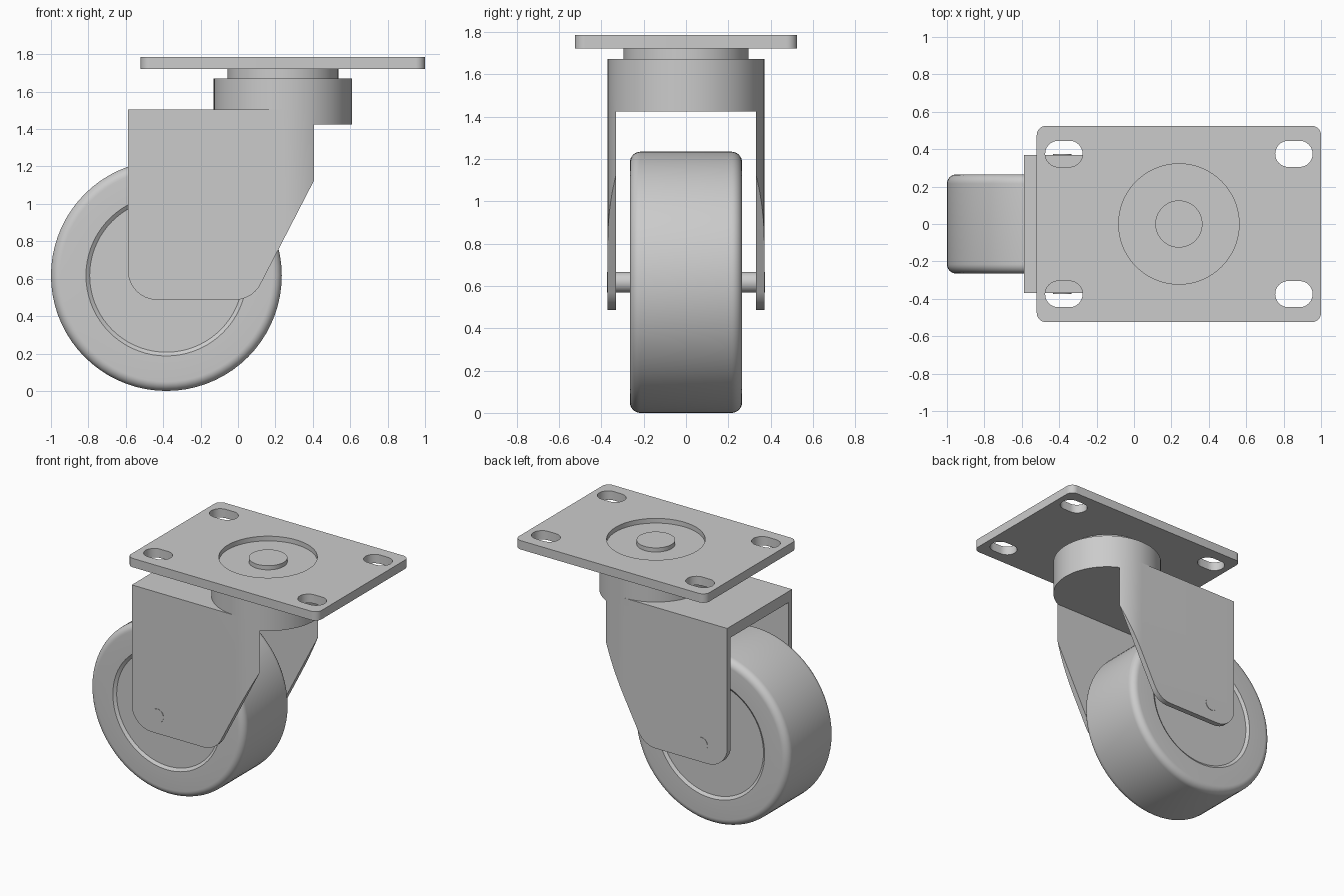
import bpy
import bmesh
import math
from mathutils import Vector

cube = bpy.data.objects.get("Cube")
if cube:
    bpy.data.objects.remove(cube, do_unlink=True)

steel = bpy.data.materials.new("plain grey")
steel.use_nodes = True
GREY = (0.6, 0.6, 0.6, 1.0)
steel.diffuse_color = GREY
steel.node_tree.nodes["Principled BSDF"].inputs["Base Color"].default_value = GREY

SWIVEL_X = 0.24
WHEEL_X, WHEEL_R = -0.383, 0.617
FORK_Y, CHANNEL_Y = 0.37, 0.33


def finish(name, bm):
    bmesh.ops.remove_doubles(bm, verts=bm.verts, dist=0.00005)
    bmesh.ops.recalc_face_normals(bm, faces=bm.faces)
    mesh = bpy.data.meshes.new(name)
    bm.to_mesh(mesh)
    bm.free()
    mesh.materials.append(steel)
    obj = bpy.data.objects.new(name, mesh)
    bpy.context.collection.objects.link(obj)
    return obj


def prism(name, points, low, high, axis="z"):
    """Extrude a 2D outline along z, or an x-z outline along y."""
    bm = bmesh.new()
    place = (lambda a, b: (a, b, low)) if axis == "z" else (lambda a, b: (a, low, b))
    face = bm.faces.new([bm.verts.new(place(a, b)) for a, b in points])
    moved = bmesh.ops.extrude_face_region(bm, geom=[face])["geom"]
    shift = Vector((0, 0, high - low)) if axis == "z" else Vector((0, high - low, 0))
    bmesh.ops.translate(bm, vec=shift, verts=[g for g in moved if isinstance(g, bmesh.types.BMVert)])
    return finish(name, bm)


def rounded(corners, steps=10):
    """Outline from (x, y, radius) corners."""
    out = []
    for i, (x, y, r) in enumerate(corners):
        p = Vector((x, y))
        if r == 0:
            out.append(p)
            continue
        u = (Vector(corners[i - 1][:2]) - p).normalized()
        v = (Vector(corners[(i + 1) % len(corners)][:2]) - p).normalized()
        half = u.angle(v) / 2
        centre = p + (u + v).normalized() * (r / math.sin(half))
        reach = r / math.tan(half)
        start, end = p + u * reach - centre, p + v * reach - centre
        for k in range(steps + 1):
            out.append(centre + start.lerp(end, k / steps).normalized() * r)
    return out


def arc(cx, cy, r, start, end, steps):
    angles = [math.radians(start + (end - start) * k / steps) for k in range(steps + 1)]
    return [(cx + r * math.cos(a), cy + r * math.sin(a)) for a in angles]


def disc(name, r, low, high, x=SWIVEL_X):
    return prism(name, arc(x, 0, r, 0, 360, 72)[:-1], low, high)


def box_outline(x0, x1, y):
    return [(x0, -y), (x1, -y), (x1, y), (x0, y)]


def boolean(obj, cutter, operation="DIFFERENCE"):
    mod = obj.modifiers.new("cut", "BOOLEAN")
    mod.operation, mod.solver, mod.object = operation, "EXACT", cutter
    bpy.context.view_layer.objects.active = obj
    bpy.ops.object.modifier_apply(modifier=mod.name)
    bpy.data.objects.remove(cutter, do_unlink=True)


def smooth(obj):
    bpy.ops.object.select_all(action="DESELECT")
    obj.select_set(True)
    bpy.context.view_layer.objects.active = obj
    bpy.ops.object.shade_smooth_by_angle(angle=math.radians(30))


# Mounting plate with slots and a round recess
plate_corners = [(x, y, 0.05) for x, y in box_outline(-0.52, 1.0, 0.525)]
plate = prism("mounting_plate", rounded(plate_corners), 1.722, 1.786)
for side in (-1, 1):
    for end in (-1, 1):
        x, y = SWIVEL_X + end * 0.615, side * 0.375
        slot = arc(x + 0.03, y, 0.07, -90, 90, 16) + arc(x - 0.03, y, 0.07, 90, 270, 16)
        boolean(plate, prism("slot_cutter", slot, 1.6, 1.9))
boolean(plate, disc("recess_cutter", 0.322, 1.752, 1.9))
smooth(plate)

# Swivel parts stacked on the king pin axis
smooth(disc("king_pin_head", 0.126, 1.75, 1.782))
smooth(disc("swivel_neck", 0.296, 1.671, 1.722))
smooth(disc("swivel_collar", FORK_Y, 1.505, 1.671))

# Fork: round-ended block, hollowed by a channel, trimmed to its side outline
footprint = [(-0.588, FORK_Y), (-0.588, -FORK_Y)]
footprint += arc(SWIVEL_X, 0, FORK_Y, -90, 90, 36)
fork = prism("fork", footprint, 0.3, 1.505)
boolean(fork, prism("channel_cutter", box_outline(-1, 1, CHANNEL_Y), 0.1, 1.425))
side_outline = [(-0.588, 1.7, 0), (-0.588, 0.487, 0.155), (0.077, 0.487, 0.155),
                (0.409, 1.13, 0), (0.409, 1.425, 0), (0.8, 1.425, 0), (0.8, 1.7, 0)]
# Clear the end a little so the trim does not share a plane with the block
trim = [(x - 0.0005 if x < -0.58 else x, z) for x, z in rounded(side_outline)]
boolean(fork, prism("side_trim", trim, -0.6, 0.6, "y"), "INTERSECT")
smooth(fork)

# Wheel turned from a half profile of radius and width, mirrored
half_profile = [(0, 0.25), (0.41, 0.25), (0.43, 0.265)] + arc(0.567, 0.215, 0.05, 90, 0, 8)
profile = half_profile + [(r, -y) for r, y in reversed(half_profile)]
bm = bmesh.new()
verts = [bm.verts.new((WHEEL_X + r, y, WHEEL_R)) for r, y in profile]
edges = [bm.edges.new(pair) for pair in zip(verts, verts[1:])]
bmesh.ops.spin(bm, geom=verts + edges, cent=(WHEEL_X, 0, WHEEL_R), axis=(0, 1, 0),
               angle=math.tau, steps=72)
smooth(finish("wheel", bm))

# Axle through wheel and fork
axle_outline = arc(WHEEL_X, WHEEL_R, 0.049, 0, 360, 32)[:-1]
smooth(prism("axle", axle_outline, -FORK_Y - 0.003, FORK_Y + 0.003, "y"))
